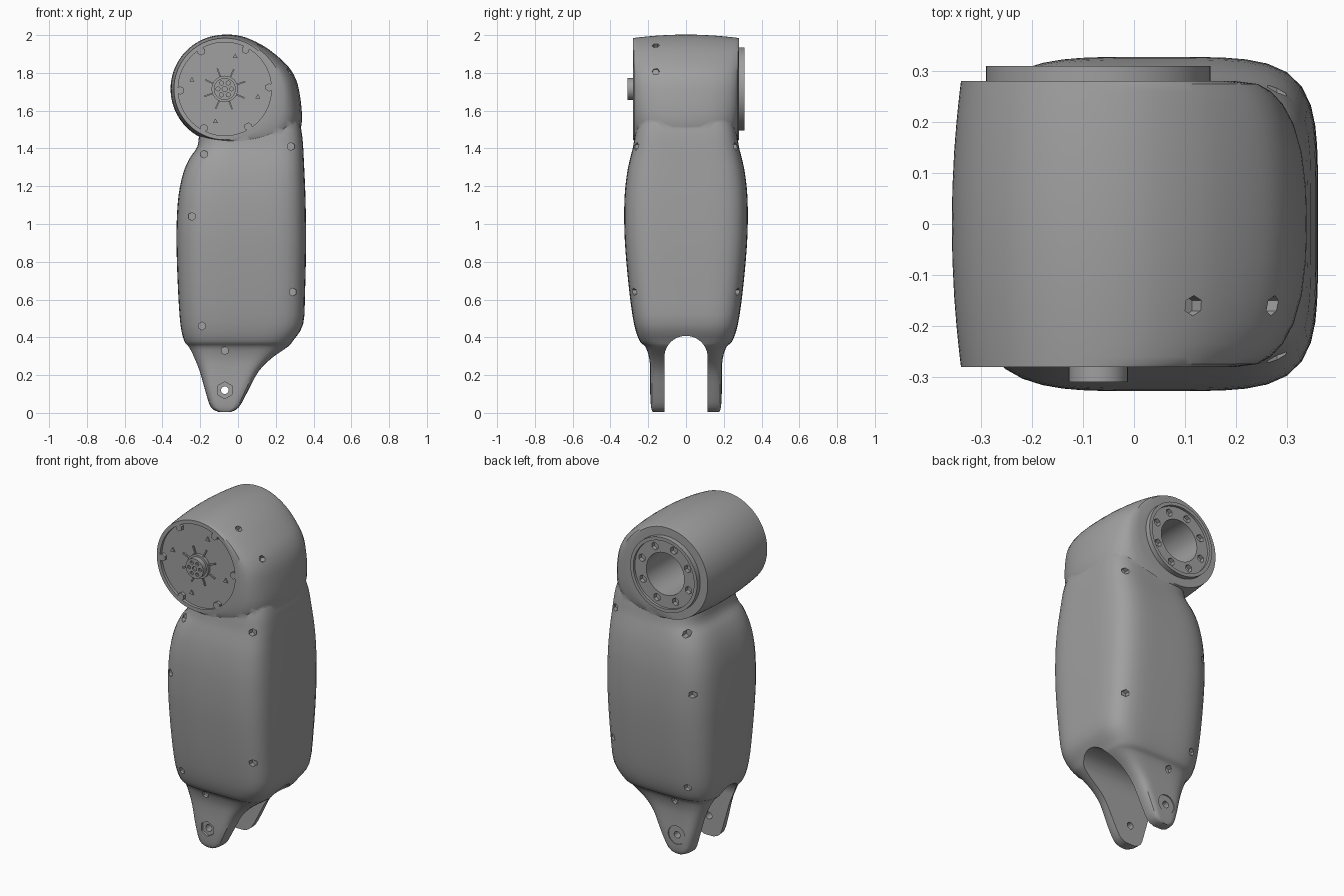
import bpy, bmesh, math
from mathutils import Vector, Matrix

cube = bpy.data.objects.get("Cube")
if cube:
    bpy.data.objects.remove(cube)

grey = bpy.data.materials.new("plain_grey")
grey.use_nodes = True
colour = (0.35, 0.35, 0.35, 1)
grey.diffuse_color = colour
grey.node_tree.nodes["Principled BSDF"].inputs["Base Color"].default_value = colour

HUB = Vector((-0.07, 0, 1.715))      # shoulder axis
PIN = Vector((-0.07, 0, 0.12))       # fork axis
FRONT, BACK, SIDE = Vector((0, -1, 0)), Vector((0, 1, 0)), Vector((1, 0, 0))


def add(name, bm):
    bmesh.ops.recalc_face_normals(bm, faces=bm.faces)
    mesh = bpy.data.meshes.new(name)
    bm.to_mesh(mesh)
    bm.free()
    mesh.materials.append(grey)
    obj = bpy.data.objects.new(name, mesh)
    bpy.context.collection.objects.link(obj)
    return obj


def loft(name, rings):
    bm = bmesh.new()
    loops = [[bm.verts.new(p) for p in ring] for ring in rings]
    count = len(loops[0])
    for a, b in zip(loops, loops[1:]):
        for i in range(count):
            j = (i + 1) % count
            bm.faces.new((a[i], a[j], b[j], b[i]))
    bm.faces.new(loops[0])
    bm.faces.new(loops[-1])
    return add(name, bm)


def rod(name, base, axis, length, radius, sides=48):
    bm = bmesh.new()
    turn = Vector((0, 0, 1)).rotation_difference(axis).to_matrix().to_4x4()
    place = Matrix.Translation(base + axis * length / 2) @ turn
    bmesh.ops.create_cone(bm, cap_ends=True, segments=sides, radius1=radius,
                          radius2=radius, depth=length, matrix=place)
    return add(name, bm)


def block(name, centre, size, spin=0):
    bm = bmesh.new()
    bmesh.ops.create_cube(bm, size=1, matrix=Matrix.Translation(centre)
                          @ Matrix.Rotation(spin, 4, 'Y') @ Matrix.Diagonal((*size, 1)))
    return add(name, bm)


def combine(obj, other, operation='DIFFERENCE'):
    mod = obj.modifiers.new("combine", 'BOOLEAN')
    mod.operation, mod.solver, mod.object = operation, 'EXACT', other
    bpy.context.view_layer.objects.active = obj
    bpy.ops.object.modifier_apply(modifier=mod.name)
    bpy.data.objects.remove(other)


def around(radius, degrees, y):
    a = math.radians(degrees)
    return HUB + Vector((radius * math.cos(a), y, radius * math.sin(a)))


def lerp_table(table, x):
    for a, b in zip(table, table[1:]):
        if a[0] <= x <= b[0]:
            t = (x - a[0]) / (b[0] - a[0])
            return [p + (q - p) * t for p, q in zip(a, b)]
    return table[-1]


# Limb sections: height, left edge, right edge, half depth, squareness
LIMB = [(0.004, -.10, -.04, .175, 8), (.03, -.145, .005, .185, 8), (.12, -.175, .055, .19, 8),
        (.22, -.205, .11, .19, 7), (.29, -.235, .18, .195, 6), (.35, -.265, .265, .215, 5),
        (.38, -.285, .29, .245, 5), (.47, -.305, .345, .275, 5), (.64, -.317, .355, .30, 5),
        (.85, -.325, .36, .32, 5), (1, -.325, .36, .327, 5), (1.15, -.315, .357, .325, 5),
        (1.27, -.29, .352, .312, 5), (1.35, -.255, .348, .295, 5), (1.41, -.215, .345, .28, 5),
        (1.5, -.2, .335, .265, 5), (1.6, -.15, .31, .235, 5)]


def smooth_rows(rows, steps=3):
    for i in range(len(rows) - 1):
        p, a, b, q = (rows[max(0, min(k, len(rows) - 1))] for k in range(i - 1, i + 3))
        for s in range(steps):
            t = s / steps
            yield [w + .5 * t * (x - v + t * (2 * v - 5 * w + 4 * x - u + t * (3 * (w - x) + u - v)))
                   for v, w, x, u in zip(p, a, b, q)]
    yield rows[-1]


def limb_ring(row, count=64):
    z, left, right, depth, n = row
    mid, half = (left + right) / 2, (right - left) / 2
    ring = []
    for i in range(count):
        a = 2 * math.pi * (i + .5) / count
        c, s = math.cos(a), math.sin(a)
        k = n if c > 0 else n * .75
        r = (abs(c) ** k + abs(s) ** k) ** (-1 / k)
        ring.append((mid + half * r * c, depth * r * s, z))
    return ring


def limb_depth(x, z):
    _, left, right, depth, n = lerp_table(LIMB, z)
    u = min(.98, abs(2 * x - left - right) / (right - left))
    k = n if 2 * x > left + right else n * .75
    return depth * (1 - u ** k) ** (1 / k)


shell = loft("limb_shell", [limb_ring(r) for r in smooth_rows(LIMB)])

# Shoulder: barrel whose +x side swells out to meet the limb
SWELL = [(-180, .287), (-90, .287), (-62, .36), (-39, .47), (-28, .46), (-10, .405),
         (11, .377), (32, .325), (55, .298), (90, .287), (180, .287)]


def shoulder_ring(t, y, count=96):
    barrel = .287 - .018 * t * t
    f = (1 - abs(t) ** 3) ** (1 / 3)
    ring = []
    for i in range(count):
        deg = -180 + 360 * i / count
        spread = [lerp_table(SWELL, max(-180, min(180, deg + d)))[1] for d in (-8, -4, 0, 4, 8)]
        ring.append(around(barrel + (sum(spread) / 5 - .287) * f, deg, y))
    return ring


stations = [0, .25, .5, .7, .84, .93, .98, 1]
stations = [-t for t in reversed(stations[1:])] + stations
combine(shell, loft("shoulder", [shoulder_ring(t, t * .28) for t in stations]), 'UNION')

# Rear mounting ring
combine(shell, rod("rear_ring", HUB + BACK * .2, BACK, .11, .22, 64), 'UNION')
combine(shell, rod("ring_recess", HUB + BACK * .295, BACK, .1, .2, 64))
combine(shell, rod("ring_bore", HUB, BACK, .4, .125))
for k in range(8):
    combine(shell, rod("ring_hole", around(.163, 45 * k + 20, .27), BACK, .1, .023, 6))

# Front drive recess
combine(shell, rod("drive_recess", HUB + FRONT * .262, FRONT, .1, .247, 64))

# Fork slot between the two prongs, with arched top
combine(shell, rod("slot_arch", Vector((-.6, 0, .293)), SIDE, 1.2, .115))
combine(shell, block("slot", Vector((0, 0, .092)), (1.2, .23, .402)))

# Fork pin bore with hexagonal front seat and shallow rear seat
combine(shell, rod("pin_bore", PIN + BACK * .4, FRONT, .8, .02, 16))
combine(shell, rod("front_seat", PIN + FRONT * .175, FRONT, .1, .045, 6))
combine(shell, rod("rear_seat", PIN + BACK * .183, BACK, .1, .055, 24))

# Screw holes on both broad faces
for x, z in [(-.18, 1.37), (.28, 1.41), (-.245, 1.04), (.29, .64), (-.19, .46), (-.07, .33)]:
    for axis in (FRONT, BACK):
        start = Vector((x, 0, z)) + axis * (limb_depth(x, z) - .025)
        combine(shell, rod("screw_hole", start, axis, .12, .021, 6))

# Holes in the crown of the shoulder
for deg, reach in ((51, .27), (15, .33)):
    out = (around(1, deg, 0) - HUB).normalized()
    combine(shell, rod("crown_hole", HUB + FRONT * .16 + out * reach, out, .2, .02, 6))

# Drive hub, radial ribs and screws on the front plate
hub = rod("drive_hub", HUB + FRONT * .25, FRONT, .06, .058, 32)
combine(hub, rod("hub_centre", HUB + FRONT * .3, FRONT, .05, .014, 12))
for k in range(6):
    combine(hub, rod("hub_hole", around(.036, 60 * k, -.295), FRONT, .05, .011, 8))
    rod("plate_screw", around(.235, 60 * k + 2, -.25), FRONT, .03, .022, 6)
rod("hub_collar", HUB + FRONT * .25, FRONT, .03, .07, 32)
for k in range(8):
    deg = 45 * k + 20
    block("hub_rib", around(.085, deg, -.264), (.06, .012, .008), -math.radians(deg))
for k, deg in enumerate((72, 165, 254, 346)):
    rod("plate_stud", around(.18, deg, -.25), FRONT, .02, .016, 3)

# Smooth shading with crisp mechanical edges
bpy.ops.object.select_all(action='DESELECT')
for obj in bpy.context.scene.objects:
    if obj.type == 'MESH':
        obj.select_set(True)
        bpy.context.view_layer.objects.active = obj
bpy.ops.object.shade_smooth_by_angle(angle=math.radians(32))
